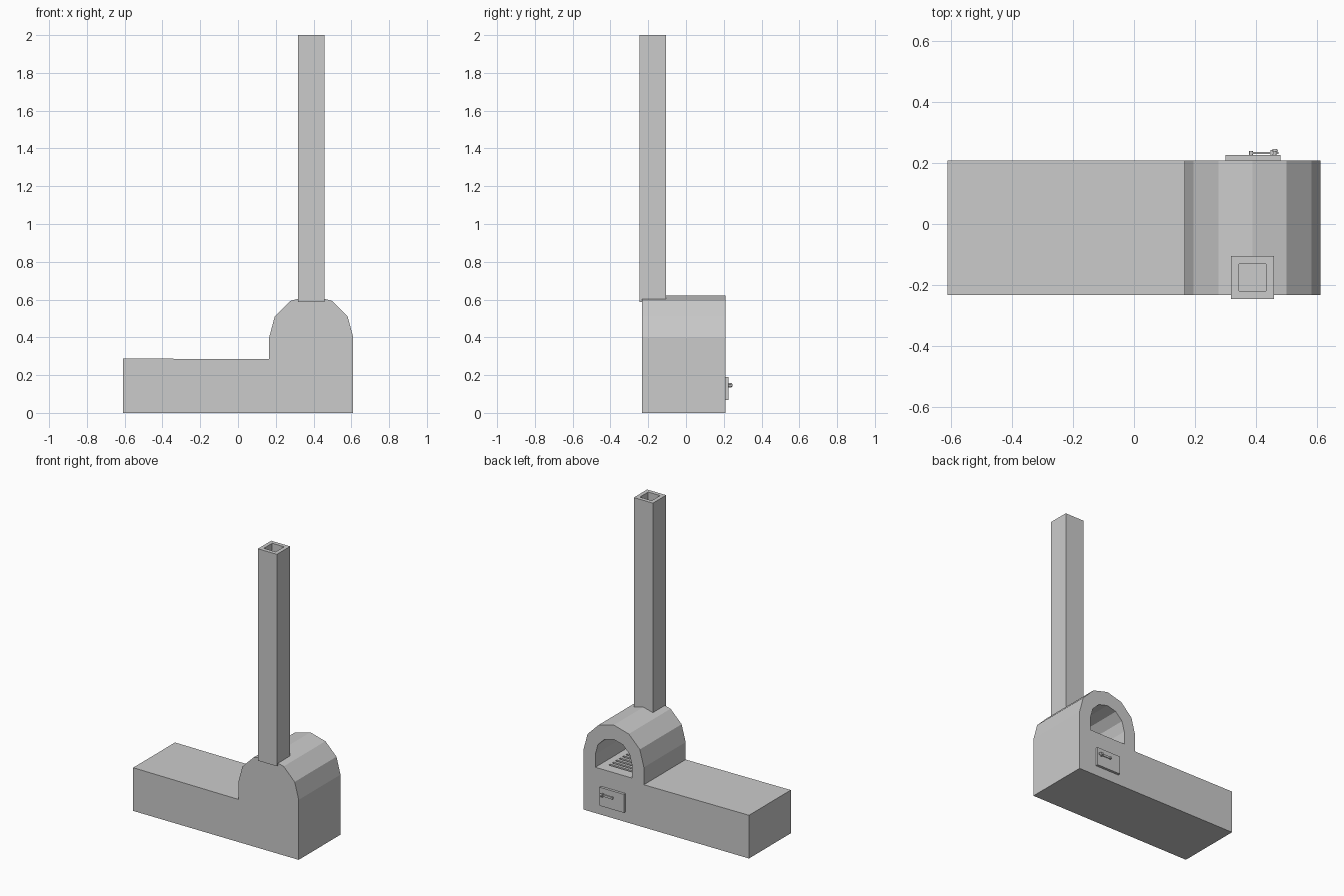
import bpy, bmesh, math
from mathutils import Matrix

if "Cube" in bpy.data.objects:
    bpy.data.objects.remove(bpy.data.objects["Cube"])

def finish(name, bm):
    bmesh.ops.recalc_face_normals(bm, faces=bm.faces)
    me = bpy.data.meshes.new(name)
    bm.to_mesh(me)
    bm.free()
    ob = bpy.data.objects.new(name, me)
    bpy.context.collection.objects.link(ob)
    return ob

def add_box(bm, x0, x1, y0, y1, z0, z1):
    m = Matrix.Translation(((x0+x1)/2, (y0+y1)/2, (z0+z1)/2)) @ Matrix.Diagonal((x1-x0, y1-y0, z1-z0, 1))
    bmesh.ops.create_cube(bm, size=1, matrix=m)

def box(name, *b):
    bm = bmesh.new()
    add_box(bm, *b)
    return finish(name, bm)

def prism(name, profile, y0, y1):
    """Extrude an xz profile along y."""
    bm = bmesh.new()
    f = bm.faces.new([bm.verts.new((x, y0, z)) for x, z in profile])
    r = bmesh.ops.extrude_face_region(bm, geom=[f])
    vs = [v for v in r["geom"] if isinstance(v, bmesh.types.BMVert)]
    bmesh.ops.translate(bm, verts=vs, vec=(0, y1-y0, 0))
    return finish(name, bm)

def rod(name, x, z, y0, y1, r, r2=None, sides=12):
    bm = bmesh.new()
    m = Matrix.Translation((x, (y0+y1)/2, z)) @ Matrix.Rotation(-math.pi/2, 4, 'X')
    bmesh.ops.create_cone(bm, cap_ends=True, segments=sides, radius1=r,
                          radius2=r if r2 is None else r2, depth=y1-y0, matrix=m)
    return finish(name, bm)

def cut(target, cutter):
    mod = target.modifiers.new("cut", 'BOOLEAN')
    mod.operation = 'DIFFERENCE'
    mod.solver = 'EXACT'
    mod.object = cutter
    bpy.context.view_layer.objects.active = target
    bpy.ops.object.modifier_apply(modifier=mod.name)
    bpy.data.objects.remove(cutter)

def arch(r, cx=0.3875, cz=0.4, n=6):
    return [(cx + r*math.cos(math.pi*i/n), cz + r*math.sin(math.pi*i/n)) for i in range(n+1)]

# Masonry body: low bench with a vaulted oven at its right end
body = prism("oven_body", [(-0.61, 0), (0.61, 0)] + arch(0.2225)
             + [(0.165, 0.284), (-0.61, 0.288)], -0.232, 0.208)

# Firebox opening on the back
floor_z = 0.305
cut(body, prism("firebox_cutter", [(0.2525, floor_z), (0.5225, floor_z)] + arch(0.135, cz=0.392),
                -0.15, 0.3))

# Grate slots in the firebox floor
bm = bmesh.new()
for i in range(6):
    y = -0.06 + i*0.036
    add_box(bm, 0.30, 0.475, y, y+0.016, floor_z-0.035, floor_z+0.02)
cut(body, finish("grate_cutter", bm))

# Hollow square chimney
chimney = box("chimney", 0.318, 0.458, -0.245, -0.105, 0.588, 2.0)
cut(chimney, box("flue_cutter", 0.344, 0.432, -0.219, -0.131, 0.63, 2.1))

# Ash door with its latch
box("ash_door", 0.30, 0.48, 0.205, 0.225, 0.067, 0.19)
box("latch_bar", 0.378, 0.472, 0.229, 0.235, 0.139, 0.153)
box("latch_catch", 0.447, 0.455, 0.223, 0.242, 0.135, 0.157)
rod("latch_pivot", 0.383, 0.146, 0.223, 0.239, 0.007)
rod("latch_stem", 0.461, 0.146, 0.223, 0.239, 0.005)
rod("latch_knob", 0.461, 0.146, 0.237, 0.246, 0.011, 0.007)
